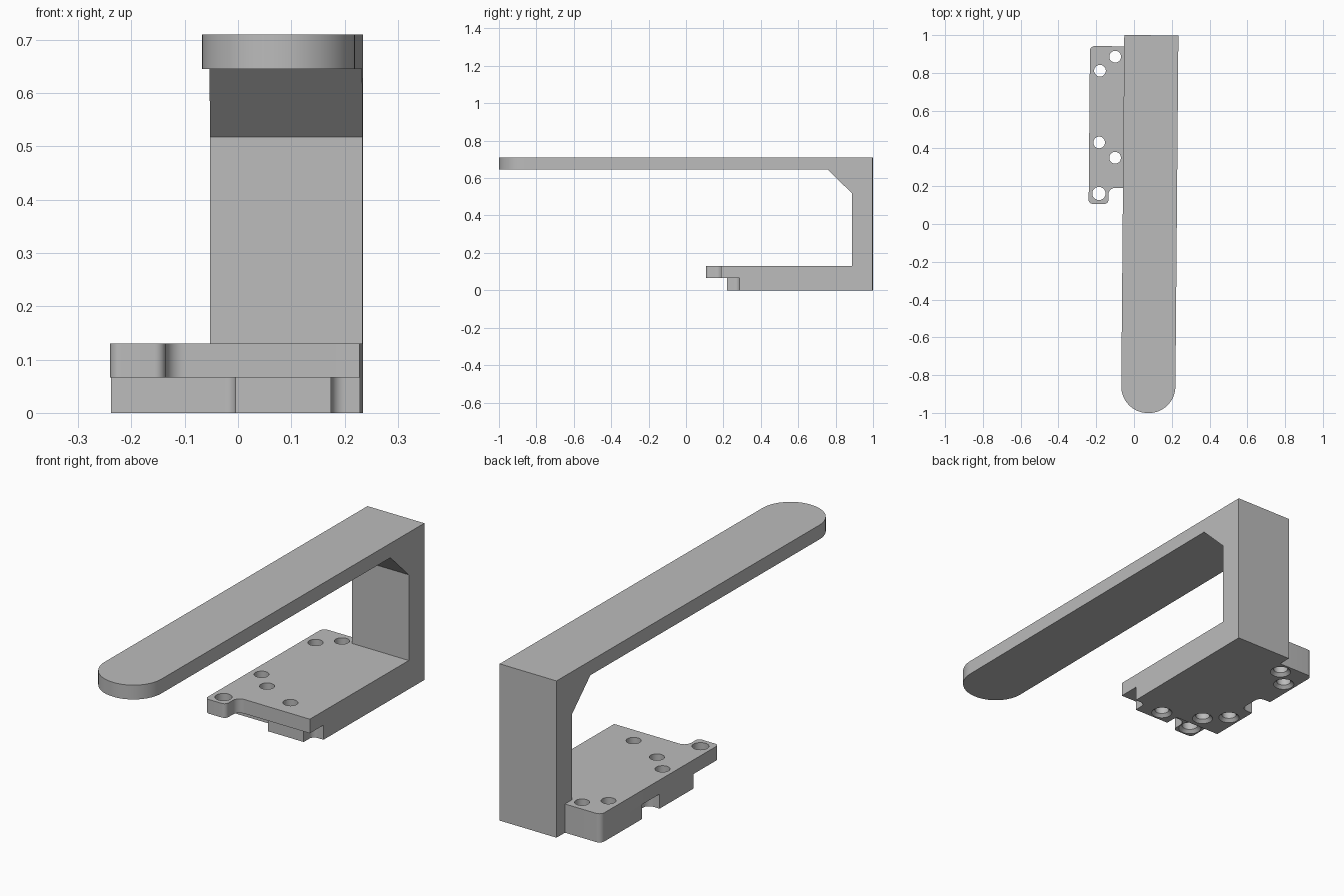
import bpy, bmesh, math
from mathutils import Vector

cube = bpy.data.objects.get("Cube")
if cube:
    bpy.data.objects.remove(cube, do_unlink=True)

grey = bpy.data.materials.new("plain grey")
grey.use_nodes = True
grey.diffuse_color = (0.5, 0.5, 0.5, 1)
grey.node_tree.nodes["Principled BSDF"].inputs["Base Color"].default_value = (0.5, 0.5, 0.5, 1)

TURN = -0.0085              # the whole part sits very slightly turned
LEFT, WALL, RIGHT = -0.241, -0.06, 0.2265
MID, TOP = 0.066, 0.13      # heights of the two base layers


def finish(bm, name):
    bmesh.ops.recalc_face_normals(bm, faces=bm.faces)
    mesh = bpy.data.meshes.new(name)
    bm.to_mesh(mesh)
    bm.free()
    mesh.materials.append(grey)
    obj = bpy.data.objects.new(name, mesh)
    bpy.context.collection.objects.link(obj)
    obj.rotation_euler.z = TURN
    return obj


def smooth(obj):
    bpy.ops.object.select_all(action='DESELECT')
    obj.select_set(True)
    bpy.context.view_layer.objects.active = obj
    bpy.ops.object.shade_smooth_by_angle(angle=math.radians(30))


def extrude(bm, points, offset):
    face = bm.faces.new([bm.verts.new(p) for p in points])
    new = bmesh.ops.extrude_face_region(bm, geom=[face])["geom"]
    bmesh.ops.translate(bm, vec=offset, verts=[v for v in new if isinstance(v, bmesh.types.BMVert)])


def rounded(corners, steps=8):
    """Outline from (x, y, radius) right-angle corners."""
    out = []
    for i, (x, y, r) in enumerate(corners):
        p = Vector((x, y))
        if r == 0:
            out.append(p)
            continue
        to_prev = (Vector(corners[i - 1][:2]) - p).normalized()
        to_next = (Vector(corners[(i + 1) % len(corners)][:2]) - p).normalized()
        centre = p + r * (to_prev + to_next)
        for k in range(steps + 1):
            t = math.pi / 2 * k / steps
            out.append(centre - r * (to_next * math.cos(t) + to_prev * math.sin(t)))
    return out


def layer(name, corners, z0, z1):
    bm = bmesh.new()
    extrude(bm, [(p.x, p.y, z0) for p in rounded(corners)], (0, 0, z1 - z0))
    return finish(bm, name)


# Handle: upright wall, braced corner and long arm with a round tip
bm = bmesh.new()
profile = [(1, 0), (1, 0.71), (-1, 0.71), (-1, 0.645), (0.76, 0.645), (0.89, 0.518), (0.89, 0)]
extrude(bm, [(WALL, y, z) for y, z in profile], (RIGHT - WALL, 0, 0))
tips = [e for e in bm.edges if all(v.co.y < -0.99 for v in e.verts)
        and abs(e.verts[0].co.z - e.verts[1].co.z) > 0.01]
bmesh.ops.bevel(bm, geom=tips, offset=0.141, segments=16, profile=0.5, affect='EDGES')
smooth(finish(bm, "handle"))

# Upper base plate with the front tab
upper = layer("upper_plate", [
    (LEFT, 0.94, 0.025), (LEFT, 0.105, 0.02), (-0.137, 0.105, 0.02), (-0.137, 0.19, 0.035),
    (RIGHT, 0.19, 0), (RIGHT, 0.89, 0), (WALL, 0.89, 0), (WALL, 0.94, 0)], MID, TOP)

# Lower base plate with side notch and front block
lower = layer("lower_plate", [
    (LEFT, 0.94, 0.025), (LEFT, 0.65, 0), (-0.18, 0.65, 0.03), (-0.18, 0.525, 0.03),
    (LEFT, 0.525, 0), (LEFT, 0.285, 0), (-0.007, 0.285, 0.02), (-0.007, 0.222, 0),
    (0.173, 0.222, 0), (0.173, 0.287, 0.025), (RIGHT, 0.287, 0), (RIGHT, 0.89, 0),
    (WALL, 0.89, 0), (WALL, 0.94, 0)], 0, MID)

# Screw holes, countersunk from below: x, y, radius, height of the underside
holes = [(-0.107, 0.885, 0.031, 0), (-0.187, 0.81, 0.031, 0), (-0.188, 0.43, 0.031, 0),
         (-0.103, 0.35, 0.031, 0), (0.068, 0.275, 0.031, 0), (-0.187, 0.16, 0.035, MID)]
bm = bmesh.new()
for x, y, r, base in holes:
    rings = []
    for z, rad in ((base - 0.01, r + 0.024), (base + 0.014, r), (TOP + 0.05, r)):
        rings.append([bm.verts.new((x + rad * math.cos(a), y + rad * math.sin(a), z))
                      for a in (math.tau * k / 32 for k in range(32))])
    for low, high in zip(rings, rings[1:]):
        for k in range(32):
            n = (k + 1) % 32
            bm.faces.new((low[k], low[n], high[n], high[k]))
    bm.faces.new(rings[0][::-1])
    bm.faces.new(rings[-1])
cutter = finish(bm, "hole_cutter")
cutter.hide_render = True

for plate in (upper, lower):
    bpy.context.view_layer.objects.active = plate
    mod = plate.modifiers.new("holes", 'BOOLEAN')
    mod.operation, mod.solver, mod.object = 'DIFFERENCE', 'EXACT', cutter
    bpy.ops.object.modifier_apply(modifier=mod.name)
    smooth(plate)
bpy.data.objects.remove(cutter, do_unlink=True)
